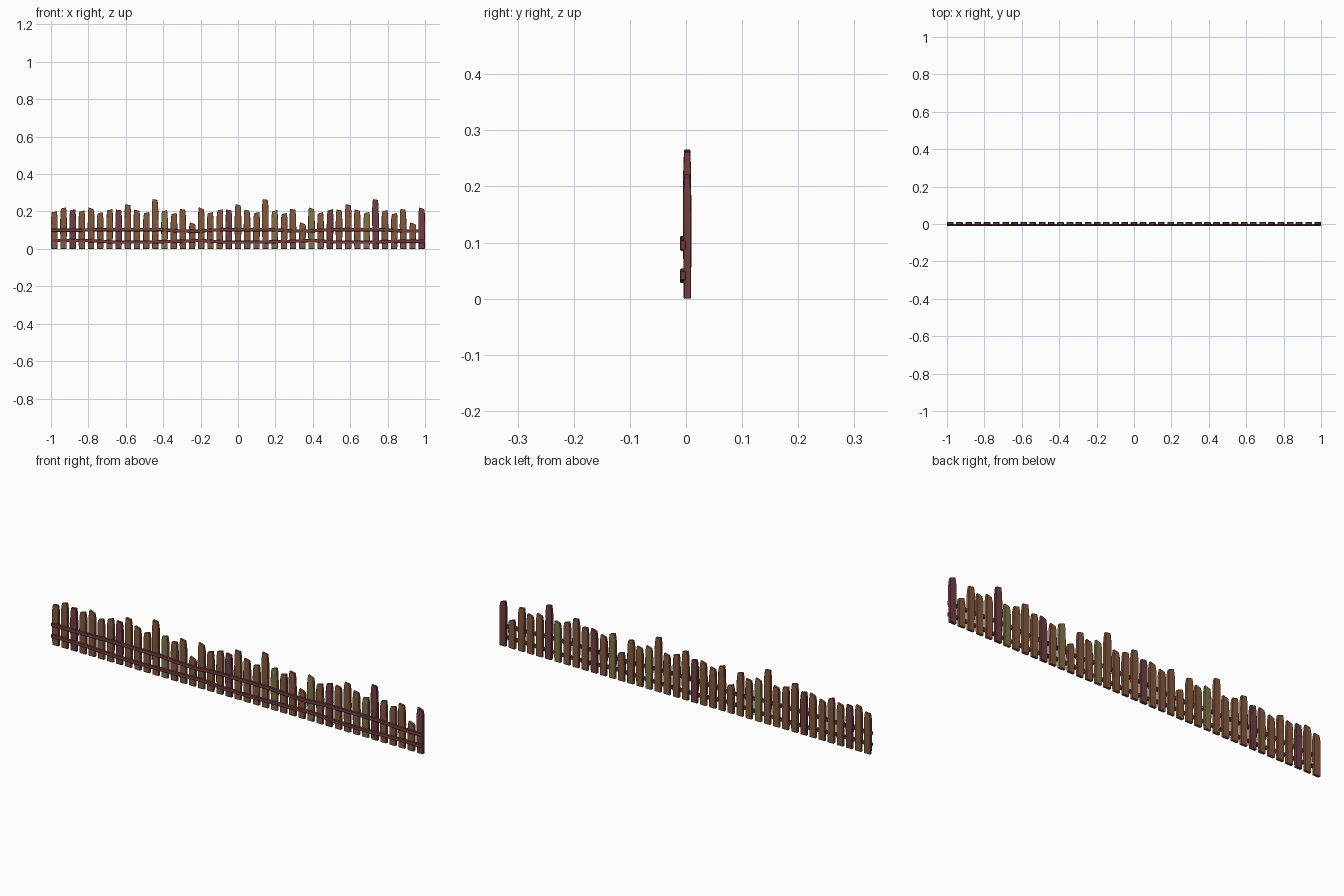
import bpy, bmesh, math

if "Cube" in bpy.data.objects:
    bpy.data.objects.remove(bpy.data.objects["Cube"])


def material(name, rgb):
    m = bpy.data.materials.new(name)
    m.diffuse_color = (*rgb, 1)
    m.use_nodes = True
    m.node_tree.nodes["Principled BSDF"].inputs["Base Color"].default_value = m.diffuse_color
    return m


BROWN = material("brown wood", (0.235, 0.098, 0.046))
RED = material("dark red wood", (0.175, 0.047, 0.052))
OLIVE = material("olive wood", (0.235, 0.172, 0.062))


def make_object(name, rings, mat, bevel):
    """Skin a solid through equal-sized rings of points and bevel it."""
    bm = bmesh.new()
    vs = [[bm.verts.new(p) for p in r] for r in rings]
    n = len(rings[0])
    for a, b in zip(vs, vs[1:]):
        for k in range(n):
            bm.faces.new((a[k], a[(k + 1) % n], b[(k + 1) % n], b[k]))
    bm.faces.new(vs[0])
    bm.faces.new(vs[-1])
    bmesh.ops.recalc_face_normals(bm, faces=bm.faces[:])
    me = bpy.data.meshes.new(name)
    bm.to_mesh(me)
    bm.free()
    me.materials.append(mat)
    ob = bpy.data.objects.new(name, me)
    bpy.context.collection.objects.link(ob)
    mod = ob.modifiers.new("worn edges", 'BEVEL')
    mod.width = bevel
    mod.segments = 1
    return ob


def plank(i, x, h, slant, lean, mat):
    """Upright board, slightly bulging, with a slanted narrower top."""
    rings = []
    for f, hw, y0, y1 in ((0, .0165, -.004, .0090), (.55, .0180, -.005, .0095),
                          (.85, .0170, -.005, .0092), (1, .0135, -.0035, .0075)):
        cx = x + lean * f
        dz = slant / 2 if f == 1 else 0
        z = h * f - (abs(dz) if f == 1 else 0)
        rings.append([(cx - hw, y0, z - dz), (cx + hw, y0, z + dz),
                      (cx + hw, y1, z + dz), (cx - hw, y1, z - dz)])
    make_object(f"plank_{i:02d}", rings, mat, 0.0012)


# Repeating set of twelve boards: height, top slant, sideways lean
BOARDS = [(.208, .008, 0), (.192, .006, .002), (.214, -.005, -.002), (.142, -.010, .002),
          (.222, -.010, 0), (.197, .008, -.001), (.213, .008, .002), (.210, -.004, 0),
          (.238, -.004, 0), (.210, -.006, -.001), (.197, .006, .002), (.266, -.004, -.002)]
FIRST = [(.200, .004, 0), (.222, .006, 0), (.211, .004, 0), (.206, .008, 0)]
reds, olives = {2, 7, 19, 30, 35, 40}, {12, 24, 28, 34}
for i in range(41):
    h, s, l = FIRST[i] if i < 4 else BOARDS[i % 12]
    mat = RED if i in reds else OLIVE if i in olives else BROWN
    plank(i, -0.982 + 0.0491 * i, h, s, l, mat)


def rail(name, path, half):
    """Horizontal rail following a gently wavy path of (x, z) points."""
    rings = [[(x, -.0105, z - half), (x, .0, z - half),
              (x, .0, z + half), (x, -.0105, z + half)] for x, z in path]
    make_object(name, rings, RED, 0.0015)


# Two wavy rails along the front
rail("upper_rail", [(-1, .100), (-.85, .100), (-.7, .103), (-.42, .103), (-.32, .096), (-.22, .094),
                    (-.13, .101), (0, .103), (.17, .103), (.29, .096), (.37, .095),
                    (.46, .101), (.6, .103), (.76, .103), (.88, .096), (1, .095)], .0088)
rail("lower_rail", [(-1, .045), (-.8, .044), (-.65, .036), (-.5, .036), (-.3, .041), (-.2, .045),
                    (-.07, .036), (.1, .036), (.3, .041), (.4, .045), (.53, .036),
                    (.7, .036), (.88, .041), (1, .041)], .0085)
